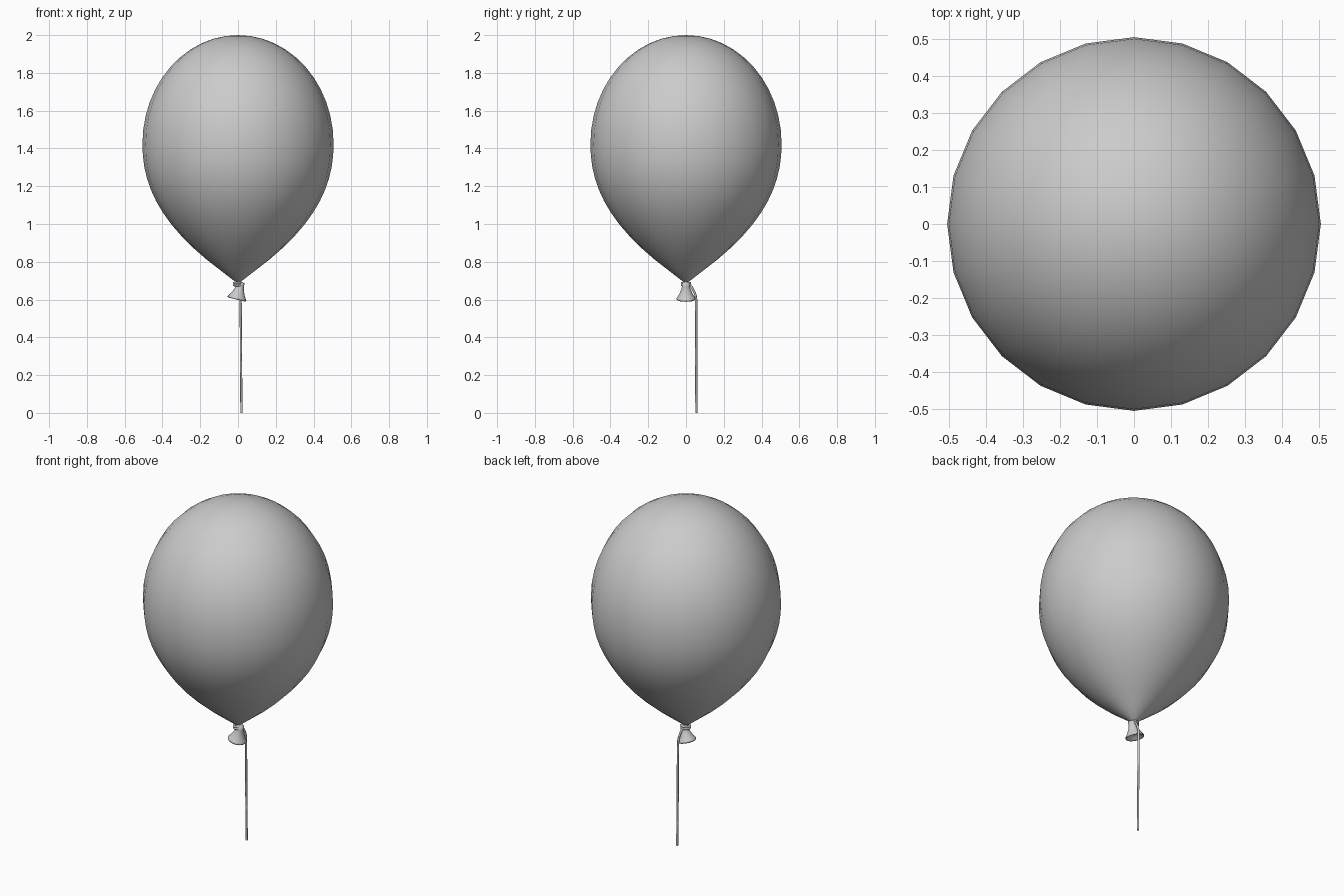
import bpy, bmesh, math
from mathutils import Matrix

if "Cube" in bpy.data.objects:
    bpy.data.objects.remove(bpy.data.objects["Cube"])


def lathe(name, profile, segs, matrix=Matrix()):
    """Revolve (radius, z) points around z; radius 0 makes a pole."""
    bm = bmesh.new()
    rings = []
    for r, z in profile:
        if r == 0:
            rings.append([bm.verts.new((0, 0, z))])
        else:
            rings.append([bm.verts.new((r * math.cos(2 * math.pi * i / segs),
                                        r * math.sin(2 * math.pi * i / segs), z))
                          for i in range(segs)])
    for a, b in zip(rings, rings[1:]):
        for i in range(segs):
            j = (i + 1) % segs
            quad = [a[i % len(a)], a[j % len(a)], b[j % len(b)], b[i % len(b)]]
            bm.faces.new(list(dict.fromkeys(quad)))
    bmesh.ops.recalc_face_normals(bm, faces=bm.faces)
    bm.transform(matrix)
    mesh = bpy.data.meshes.new(name)
    bm.to_mesh(mesh)
    bm.free()
    for p in mesh.polygons:
        p.use_smooth = True
    obj = bpy.data.objects.new(name, mesh)
    bpy.context.collection.objects.link(obj)
    return obj


# Inflated body: rounded taper below, elliptical dome above, 24 sides
R, MID, LOW, HIGH, N = 0.506, 1.425, 0.735, 0.575, 12
lower = [(R * (1 - t ** 2.2), MID - LOW * t) for t in (1 - i / N for i in range(1, N))]
upper = [(R * math.cos(a), MID + HIGH * math.sin(a))
         for a in (math.pi / 2 * i / N for i in range(N))]
lathe("balloon_body", [(0, 0.69), (0.018, 0.697)] + lower + upper + [(0, 2.0)], 24)

# Flared rubber mouth, tilted sideways, hollow underneath
tilt = Matrix.Translation((0.011, 0, 0.671)) @ Matrix.Rotation(math.radians(14), 4, 'Y')
lathe("balloon_mouth", [
    (0, 0.025), (0.02, 0.02), (0.02, 0), (0.026, -0.02), (0.036, -0.043),
    (0.046, -0.060), (0.051, -0.067), (0.049, -0.073), (0.042, -0.068),
    (0.03, -0.055), (0, -0.045)], 20, tilt)

# String wrapped twice around the neck
for k, z in enumerate((0.688, 0.676)):
    bpy.ops.mesh.primitive_torus_add(major_segments=20, minor_segments=8,
                                     major_radius=0.021, minor_radius=0.006,
                                     location=(0, 0, z))
    bpy.context.object.name = f"string_wrap_{k + 1}"
    bpy.ops.object.shade_smooth()

# Hanging string, draped over the mouth and straight down
curve = bpy.data.curves.new("string", 'CURVE')
curve.dimensions = '3D'
curve.bevel_depth = 0.006
curve.bevel_resolution = 1
curve.use_fill_caps = True
path = [(0.005, 0.018, 0.682), (0.009, 0.03, 0.667), (0.012, 0.043, 0.642),
        (0.013, 0.051, 0.622), (0.014, 0.054, 0.6), (0.016, 0.054, 0.3),
        (0.018, 0.055, 0.0)]
spline = curve.splines.new('POLY')
spline.points.add(len(path) - 1)
for pt, co in zip(spline.points, path):
    pt.co = (*co, 1)
bpy.context.collection.objects.link(bpy.data.objects.new("string", curve))
